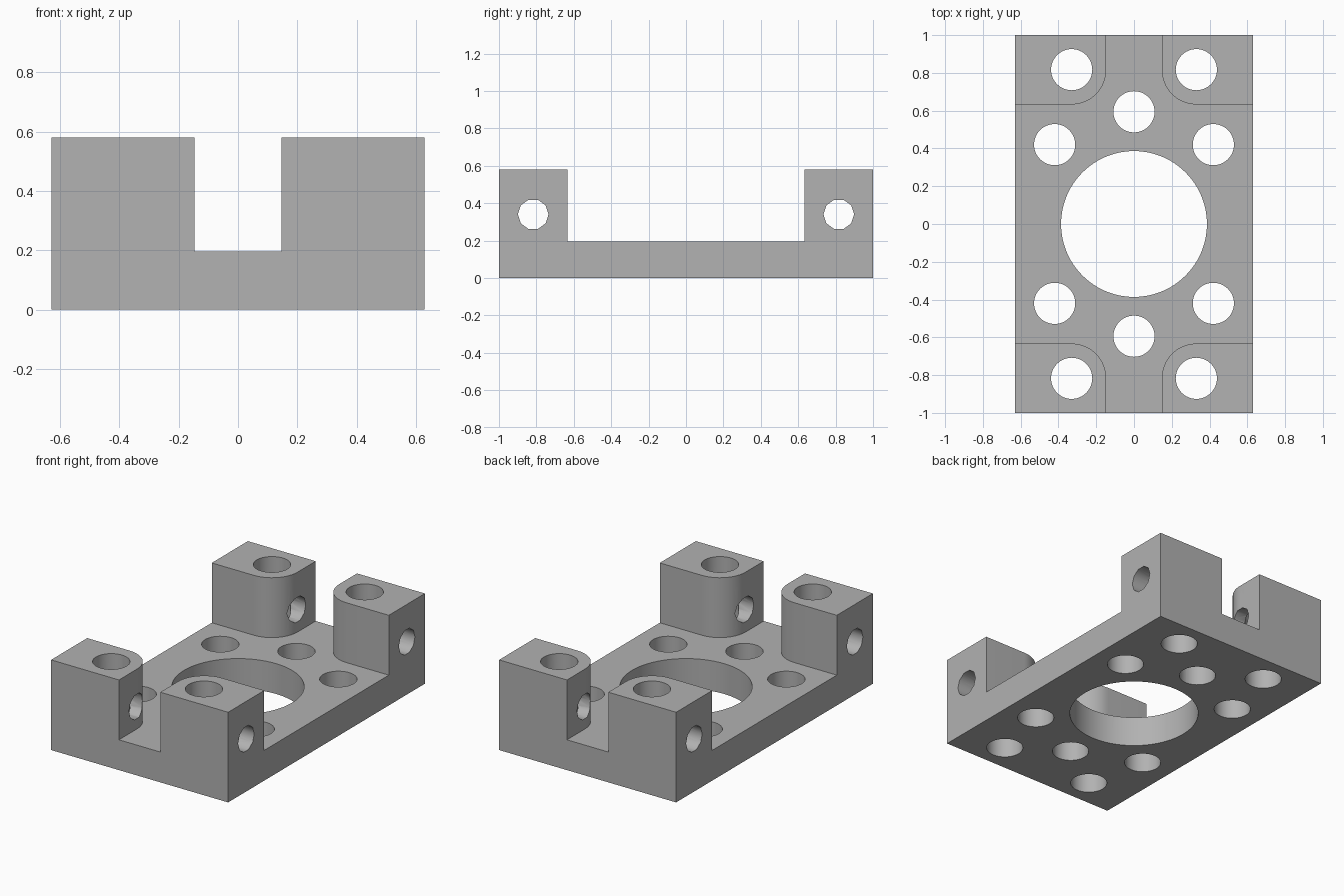
import bpy
import bmesh
from math import cos, sin, pi, radians
from mathutils import Matrix, Vector

cube = bpy.data.objects.get("Cube")
if cube:
    bpy.data.objects.remove(cube, do_unlink=True)

HALF_X, HALF_Y = 0.63, 1.0
PLATE_TOP, POST_TOP = 0.195, 0.58
POST_X, POST_Y = 0.147, 0.633      # inner faces of the corner posts
HOLE_X, HOLE_Y = 0.33, 0.817       # post hole centres, also fillet centres
HOLE_R = 0.109

grey = bpy.data.materials.new("light grey")
grey.use_nodes = True
colour = (0.445, 0.445, 0.445, 1)
grey.diffuse_color = colour
grey.node_tree.nodes["Principled BSDF"].inputs["Base Color"].default_value = colour


def add_object(name, bm):
    bmesh.ops.recalc_face_normals(bm, faces=bm.faces)
    mesh = bpy.data.meshes.new(name)
    bm.to_mesh(mesh)
    bm.free()
    mesh.materials.append(grey)
    obj = bpy.data.objects.new(name, mesh)
    bpy.context.collection.objects.link(obj)
    return obj


def prism(name, outline, bottom, top):
    bm = bmesh.new()
    face = bm.faces.new([bm.verts.new((x, y, bottom)) for x, y in outline])
    ext = bmesh.ops.extrude_face_region(bm, geom=[face])
    verts = [v for v in ext["geom"] if isinstance(v, bmesh.types.BMVert)]
    bmesh.ops.translate(bm, verts=verts, vec=Vector((0, 0, top - bottom)))
    return add_object(name, bm)


def cylinder(name, location, radius, depth, sides, rotation=None):
    bm = bmesh.new()
    matrix = Matrix.Translation(location) @ (rotation or Matrix())
    bmesh.ops.create_cone(bm, cap_ends=True, segments=sides, radius1=radius,
                          radius2=radius, depth=depth, matrix=matrix)
    return add_object(name, bm)


def cut(target, cutter):
    mod = target.modifiers.new("cut", "BOOLEAN")
    mod.operation = "DIFFERENCE"
    mod.solver = "EXACT"
    mod.object = cutter
    bpy.context.view_layer.objects.active = target
    bpy.ops.object.modifier_apply(modifier=mod.name)
    bpy.data.objects.remove(cutter, do_unlink=True)


# Solid block
block = [(-HALF_X, -HALF_Y), (HALF_X, -HALF_Y), (HALF_X, HALF_Y), (-HALF_X, HALF_Y)]
bracket = prism("mounting_bracket", block, 0, POST_TOP)

# Cross-shaped channel that leaves four posts with rounded inner corners
quarter = [(HALF_X + 0.1, POST_Y)]
for i in range(17):
    a = -pi / 2 - i / 16 * pi / 2
    quarter.append((HOLE_X + (HOLE_X - POST_X) * cos(a), HOLE_Y + (HOLE_Y - POST_Y) * sin(a)))
quarter.append((POST_X, HALF_Y + 0.1))
channel = []
for sx, sy in ((1, 1), (-1, 1), (-1, -1), (1, -1)):
    corner = [(sx * x, sy * y) for x, y in quarter]
    channel += corner if sx * sy > 0 else corner[::-1]
cut(bracket, prism("channel_cutter", channel, PLATE_TOP, POST_TOP + 0.1))

# Large central bore
cut(bracket, cylinder("bore_cutter", (0, 0, 0.3), 0.386, 1, 96))

# Six holes around the bore, one in each post
centres = [(0.594 * cos(radians(a)), 0.594 * sin(radians(a)))
           for a in (45, 90, 135, 225, 270, 315)]
centres += [(sx * HOLE_X, sy * HOLE_Y) for sx in (1, -1) for sy in (1, -1)]
for x, y in centres:
    cut(bracket, cylinder("hole_cutter", (x, y, 0.3), HOLE_R, 1, 48))

# Cross holes running sideways through each pair of posts
sideways = Matrix.Rotation(pi / 2, 4, "Y")
for side in (1, -1):
    cut(bracket, cylinder("cross_hole_cutter", (0, side * HOLE_Y, 0.34), 0.082, 2, 10, sideways))

# Smooth curved walls, crisp edges
bpy.ops.object.select_all(action="DESELECT")
bracket.select_set(True)
bpy.context.view_layer.objects.active = bracket
bpy.ops.object.shade_smooth_by_angle(angle=radians(40))
